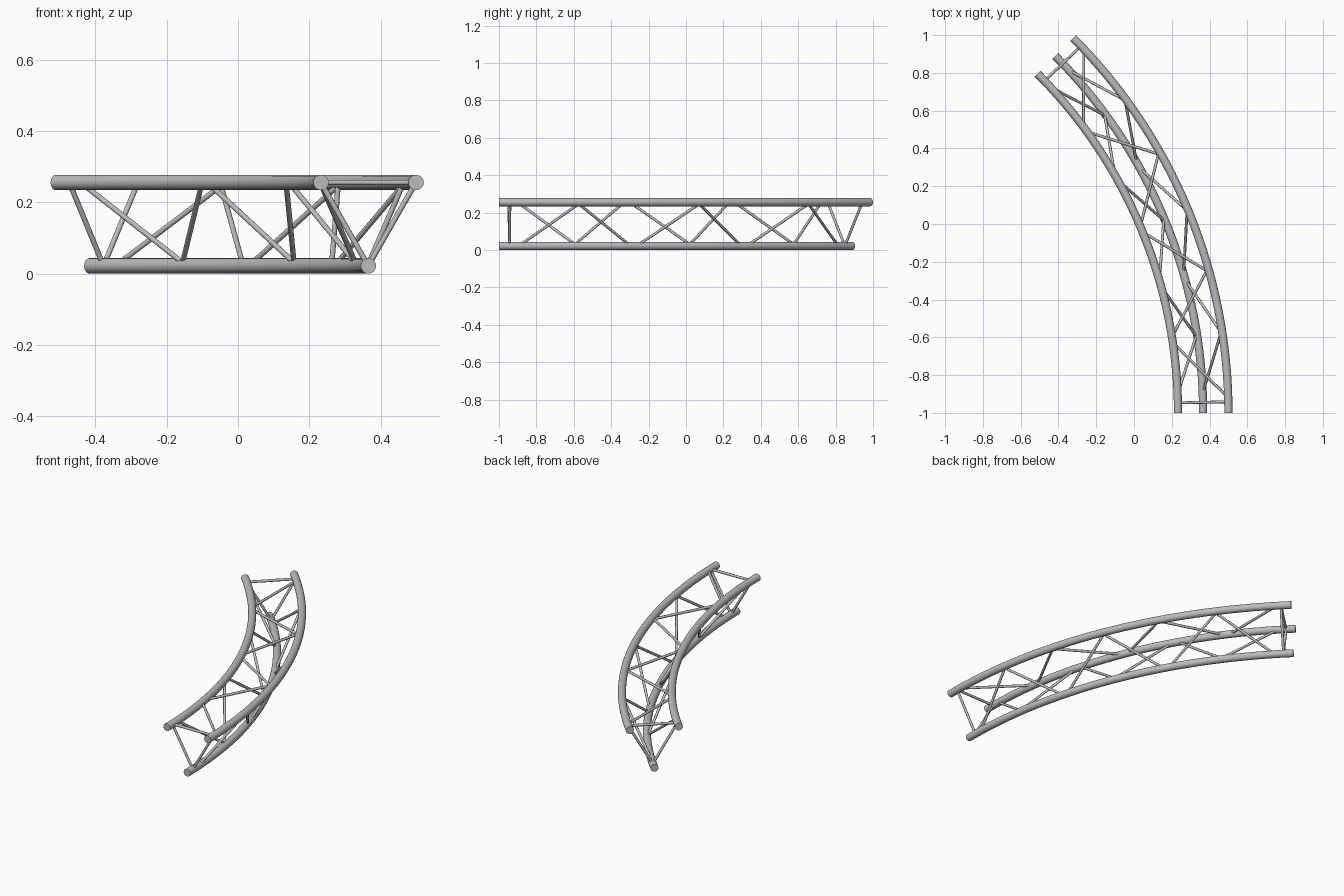
import bpy
import bmesh
import math
from mathutils import Matrix, Vector

if "Cube" in bpy.data.objects:
    bpy.data.objects.remove(bpy.data.objects["Cube"], do_unlink=True)

CENTRE = Vector((-2.306, -1.0, 0.0))   # centre of the bend
SWEEP = 45.0
TUBE_R, BRACE_R = 0.0217, 0.0075
# each chord tube: radius of the bend, height
CHORDS = {
    "inner": (2.539, 0.256),
    "outer": (2.806, 0.256),
    "lower": (2.672, 0.022),
}

metal = bpy.data.materials.new("grey_metal")
metal.use_nodes = True
GREY = (0.5, 0.5, 0.5, 1.0)
metal.diffuse_color = GREY
metal.node_tree.nodes["Principled BSDF"].inputs["Base Color"].default_value = GREY


def finish(bm, name):
    bmesh.ops.recalc_face_normals(bm, faces=bm.faces)
    mesh = bpy.data.meshes.new(name)
    bm.to_mesh(mesh)
    bm.free()
    mesh.materials.append(metal)
    obj = bpy.data.objects.new(name, mesh)
    bpy.context.collection.objects.link(obj)
    bpy.ops.object.select_all(action="DESELECT")
    obj.select_set(True)
    bpy.context.view_layer.objects.active = obj
    bpy.ops.object.shade_smooth_by_angle(angle=math.radians(40))


def point(chord, degrees):
    radius, height = CHORDS[chord]
    a = math.radians(degrees)
    return CENTRE + Vector((radius * math.cos(a), radius * math.sin(a), height))


def add_rod(bm, start, end):
    d = end - start
    place = Matrix.Translation((start + end) / 2) @ d.to_track_quat("Z", "Y").to_matrix().to_4x4()
    bmesh.ops.create_cone(bm, cap_ends=True, segments=12, radius1=BRACE_R,
                          radius2=BRACE_R, depth=d.length, matrix=place)


# Bent chord tubes with closed ends
for chord in CHORDS:
    bm = bmesh.new()
    place = Matrix.Translation(point(chord, 0)) @ Matrix.Rotation(math.pi / 2, 4, "X")
    bmesh.ops.create_circle(bm, segments=20, radius=TUBE_R, matrix=place)
    bmesh.ops.spin(bm, geom=bm.verts[:] + bm.edges[:], cent=CENTRE, axis=(0, 0, 1),
                   angle=math.radians(SWEEP), steps=32)
    rims = [e for e in bm.edges if e.is_boundary]
    bmesh.ops.holes_fill(bm, edges=rims, sides=0)
    finish(bm, chord + "_chord_tube")

# Zigzag bracing on each face: (name, chord at the first node, other chord, inside chord)
FACES = [
    ("top", "outer", "inner", "inner"),
    ("outer_side", "lower", "outer", "lower"),
    ("inner_side", "inner", "lower", "inner"),
]
BAYS, FIRST = 6, 1.9
STEP = (SWEEP - 2 * FIRST) / BAYS
for name, first, second, inside in FACES:
    bm = bmesh.new()
    for i in range(BAYS):
        a, b = (first, second) if i % 2 == 0 else (second, first)
        # braces spread apart on the inside of the bend and meet on the outside
        gap_a, gap_b = (0.35 if c == inside else -0.25 for c in (a, b))
        add_rod(bm, point(a, FIRST + i * STEP + gap_a),
                point(b, FIRST + (i + 1) * STEP - gap_b))
    finish(bm, name + "_zigzag_braces")

# Triangular end frames
for name, angle in (("front", 1.2), ("back", SWEEP - 1.2)):
    bm = bmesh.new()
    for _, a, b, _ in FACES:
        add_rod(bm, point(a, angle), point(b, angle))
    finish(bm, name + "_end_frame")
